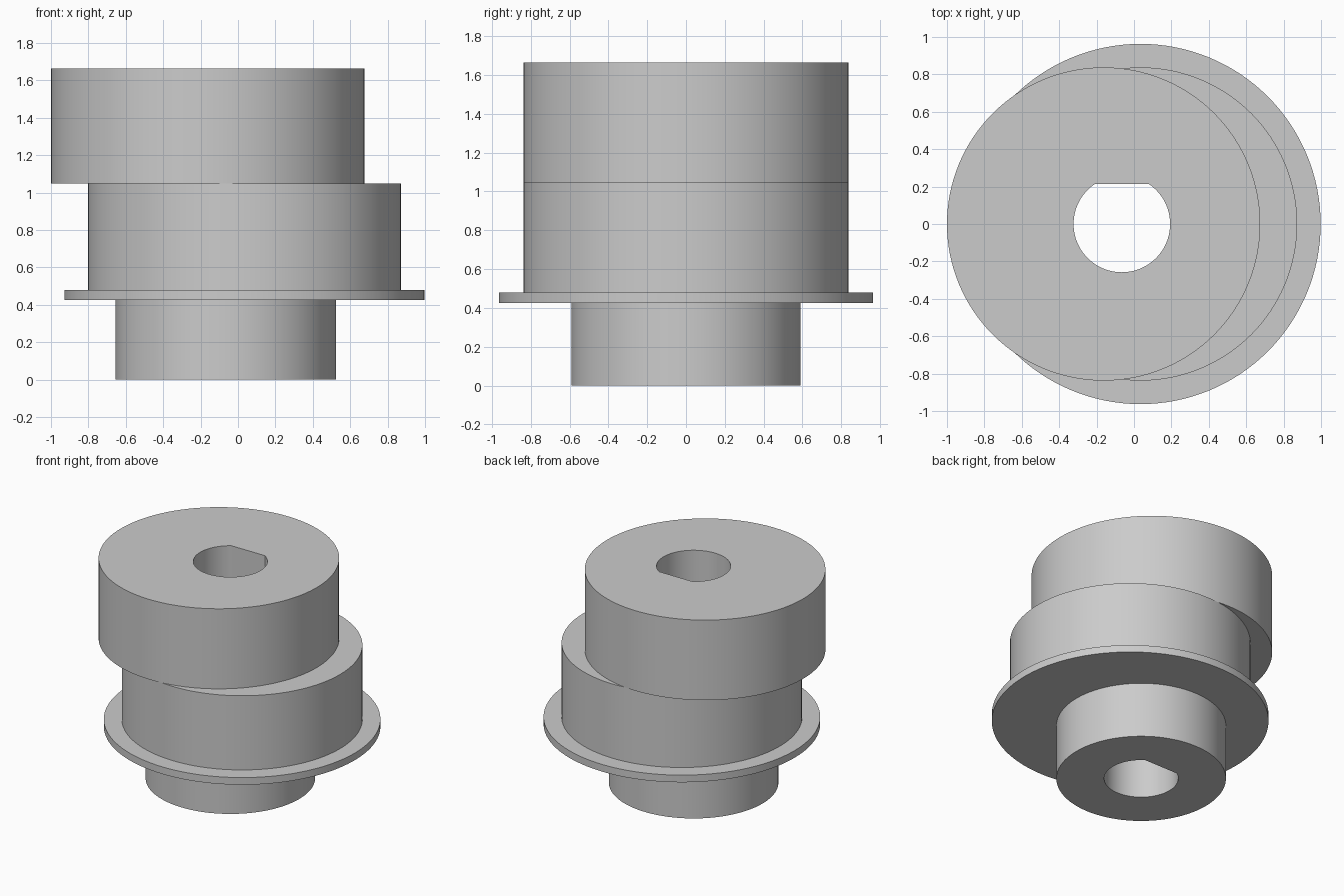
import bpy
import math

cube = bpy.data.objects.get("Cube")
if cube:
    bpy.data.objects.remove(cube, do_unlink=True)

SEGMENTS = 128
BORE_X, BORE_R, BORE_FLAT = -0.065, 0.258, 0.215

metal = bpy.data.materials.new("plain_grey")
metal.use_nodes = True
grey = (0.6, 0.6, 0.6, 1.0)
metal.diffuse_color = grey
metal.node_tree.nodes["Principled BSDF"].inputs["Base Color"].default_value = grey


def prism(name, outline, z0, z1):
    """Extrude a closed outline from z0 to z1."""
    n = len(outline)
    verts = [(x, y, z) for z in (z0, z1) for x, y in outline]
    faces = [tuple(reversed(range(n))), tuple(range(n, 2 * n))]
    faces += [(i, (i + 1) % n, n + (i + 1) % n, n + i) for i in range(n)]
    mesh = bpy.data.meshes.new(name)
    mesh.from_pydata(verts, [], faces)
    mesh.materials.append(metal)
    obj = bpy.data.objects.new(name, mesh)
    bpy.context.collection.objects.link(obj)
    return obj


def circle(x, r):
    steps = [2 * math.pi * i / SEGMENTS for i in range(SEGMENTS)]
    return [(x + r * math.cos(a), r * math.sin(a)) for a in steps]


def combine(body, other, operation):
    """Apply a boolean to the body and discard the helper."""
    mod = body.modifiers.new(operation.lower(), "BOOLEAN")
    mod.operation, mod.solver, mod.object = operation, "EXACT", other
    bpy.context.view_layer.objects.active = body
    bpy.ops.object.modifier_apply(modifier=mod.name)
    bpy.data.objects.remove(other, do_unlink=True)


# Stacked discs: hub, flange, lower cam, upper cam
body = prism("double_cam_body", circle(-0.065, 0.59), 0, 0.45)
for name, x, r, z0, z1 in (
    ("flange", 0.035, 0.963, 0.425, 0.48),
    ("lower_cam", 0.035, 0.8375, 0.45, 1.05),
    ("upper_cam", -0.1625, 0.8375, 1.05, 1.665),
):
    combine(body, prism(name, circle(x, r), z0, z1), "UNION")

# D-shaped shaft bore: arc closed by a flat on the back side
start = math.pi - math.asin(BORE_FLAT / BORE_R)
sweep = 2 * math.pi - (math.pi - 2 * math.asin(BORE_FLAT / BORE_R))
arc = [start + sweep * i / SEGMENTS for i in range(SEGMENTS + 1)]
bore = [(BORE_X + BORE_R * math.cos(a), BORE_R * math.sin(a)) for a in arc]
combine(body, prism("shaft_bore", bore, -0.1, 1.8), "DIFFERENCE")

# Smooth walls with crisp rims
bpy.ops.object.select_all(action="DESELECT")
body.select_set(True)
bpy.context.view_layer.objects.active = body
bpy.ops.object.shade_smooth_by_angle(angle=math.radians(30))
